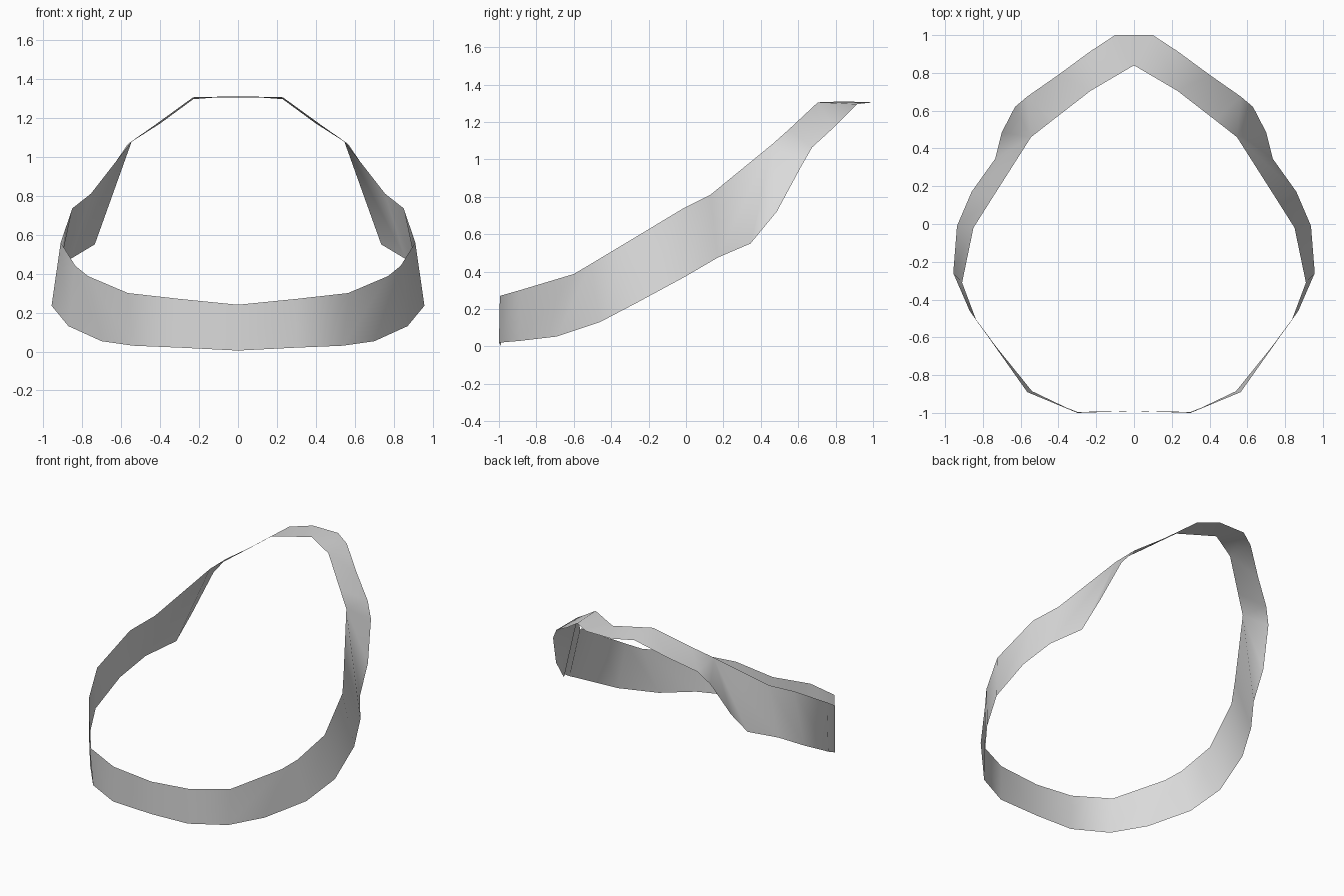
import bpy
import bmesh

# Right half of the band: lower/outer rim from front centre to back centre
lower_rim = [
    (0, -0.99, 0.005), (0.30, -1.0, 0.02), (0.54, -0.885, 0.03), (0.70, -0.69, 0.053),
    (0.87, -0.46, 0.13), (0.957, -0.26, 0.235), (0.937, -0.01, 0.37), (0.86, 0.17, 0.475),
    (0.735, 0.345, 0.55), (0.70, 0.485, 0.72), (0.63, 0.62, 0.97), (0.565, 0.675, 1.065),
    (0.40, 0.79, 1.17), (0.23, 0.915, 1.295), (0.10, 1.0, 1.305), (0, 1.0, 1.305)]

# Upper/inner rim
upper_rim = [
    (0, -0.99, 0.24), (0.30, -0.995, 0.27), (0.565, -0.89, 0.30), (0.77, -0.60, 0.387),
    (0.835, -0.51, 0.44), (0.91, -0.31, 0.56), (0.85, -0.02, 0.735), (0.755, 0.13, 0.81),
    (0.545, 0.46, 1.08), (0.43, 0.55, 1.16), (0.23, 0.705, 1.305), (0, 0.84, 1.31)]

# Upper point joined to each lower point
partner = [0, 1, 2, 3, 4, 5, 6, 7, 8, 8, 8, 8, 9, 10, 10, 11]

bm = bmesh.new()
low = [bm.verts.new(p) for p in lower_rim]
up = [bm.verts.new(p) for p in upper_rim]
for i in range(len(low) - 1):
    a, b = partner[i], partner[i + 1]
    corners = [low[i], low[i + 1], up[b]]
    if a != b:
        corners.append(up[a])
    bm.faces.new(corners).smooth = True

mesh = bpy.data.meshes.new("curved_band")
bm.to_mesh(mesh)
bm.free()
band = bpy.data.objects.new("curved_band", mesh)
bpy.context.collection.objects.link(band)

# Plain light grey
grey = bpy.data.materials.new("light_grey")
grey.diffuse_color = (0.7, 0.7, 0.7, 1)
mesh.materials.append(grey)

# Left half
mirror = band.modifiers.new("mirror", 'MIRROR')
mirror.use_clip = True
mirror.merge_threshold = 0.001
